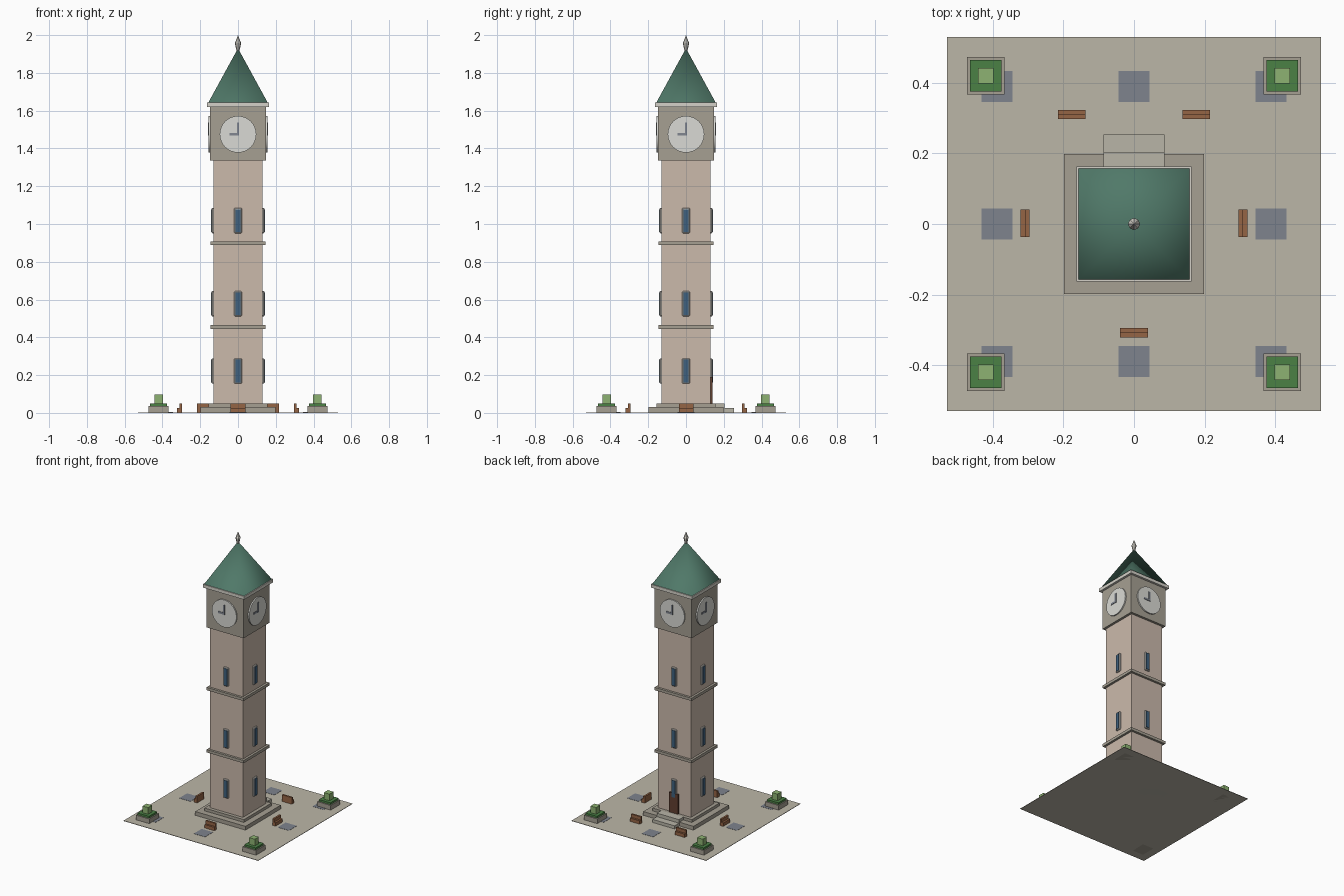
import bpy
from math import pi
from mathutils import Matrix, Vector

if "Cube" in bpy.data.objects:
    bpy.data.objects.remove(bpy.data.objects["Cube"])


def mat(name, r, g, b):
    m = bpy.data.materials.new(name)
    m.diffuse_color = (r, g, b, 1)
    m.use_nodes = True
    m.node_tree.nodes["Principled BSDF"].inputs["Base Color"].default_value = m.diffuse_color
    return m


PAVING = mat("paving", 0.50, 0.47, 0.39)
TILE = mat("tile", 0.21, 0.23, 0.27)
STONE = mat("stone", 0.38, 0.35, 0.29)
STEP = mat("step_stone", 0.48, 0.46, 0.39)
WALL = mat("wall", 0.60, 0.49, 0.41)
TRIM = mat("trim", 0.66, 0.64, 0.58)
ROOF = mat("roof", 0.08, 0.19, 0.14)
DIAL = mat("dial", 0.70, 0.70, 0.66)
HAND = mat("hand", 0.22, 0.24, 0.28)
GLASS = mat("glass", 0.05, 0.12, 0.21)
FRAME = mat("frame", 0.60, 0.58, 0.54)
WOOD = mat("bench_wood", 0.30, 0.13, 0.06)
DOOR = mat("door_wood", 0.12, 0.05, 0.03)
HEDGE = mat("hedge", 0.07, 0.22, 0.06)
LEAF = mat("leaf", 0.27, 0.45, 0.17)


def box(name, x0, x1, y0, y1, z0, z1, m, rot=0, bevel=0, offset=(0, 0, 0)):
    """Box from its limits, turned about the z axis, then moved."""
    bpy.ops.mesh.primitive_cube_add(size=1)
    o = bpy.context.object
    o.name = name
    size = Matrix.Diagonal((x1 - x0, y1 - y0, z1 - z0, 1))
    centre = Matrix.Translation(((x0 + x1) / 2, (y0 + y1) / 2, (z0 + z1) / 2))
    o.data.transform(Matrix.Rotation(rot, 4, 'Z') @ centre @ size)
    o.location = offset
    o.data.materials.append(m)
    if bevel:
        b = o.modifiers.new("bevel", 'BEVEL')
        b.width = bevel
        b.segments = 1
    return o


def block(name, half, z0, z1, m):
    return box(name, -half, half, -half, half, z0, z1, m)


def cone(name, sides, r1, r2, z0, z1, m, turn=0):
    bpy.ops.mesh.primitive_cone_add(vertices=sides, radius1=r1, radius2=r2, depth=z1 - z0,
                                    location=(0, 0, (z0 + z1) / 2), rotation=(0, 0, turn))
    o = bpy.context.object
    o.name = name
    o.data.materials.append(m)
    return o


# Square and paving tiles
block("plaza", 0.53, 0, 0.003, PAVING)
for i in (-1, 0, 1):
    for j in (-1, 0, 1):
        if i or j:
            box("paving_tile", -0.044, 0.044, -0.044, 0.044, 0.002, 0.0045, TILE,
                offset=(0.388 * i, 0.39 * j, 0))

# Plinth and entrance steps at the back
block("plinth_lower", 0.198, 0, 0.03, STONE)
block("plinth_upper", 0.155, 0.03, 0.05, STONE)
box("step_lower", -0.087, 0.087, 0.15, 0.253, 0, 0.025, STEP)
box("step_upper", -0.087, 0.087, 0.13, 0.203, 0, 0.05, STEP)

# Shaft, string courses, clock stage and cornice
block("shaft", 0.13, 0.05, 1.335, WALL)
for z in (0.455, 0.898):
    block("string_course", 0.146, z - 0.01, z + 0.01, STONE)
block("clock_stage", 0.147, 1.335, 1.625, STONE)
block("cornice", 0.163, 1.62, 1.643, TRIM)

# Pyramid roof and finial
roof = cone("roof", 4, 0.157 * 2 ** 0.5, 0, 1.643, 1.93, ROOF, pi / 4)
for p in roof.data.polygons:
    p.use_smooth = len(p.vertices) == 3
cone("finial_lower", 8, 0.008, 0.017, 1.918, 1.957, TRIM)
cone("finial_upper", 8, 0.017, 0, 1.957, 2.0, TRIM)

# Windows and clock on every side
for k in range(4):
    a = k * pi / 2
    for z in (0.222, 0.578, 1.018):
        box("window_frame", -0.02, 0.02, -0.14, -0.125, z - 0.067, z + 0.067, FRAME, a, 0.004)
        box("window_glass", -0.014, 0.014, -0.143, -0.13, z - 0.06, z + 0.06, GLASS, a)
    rot = Matrix.Rotation(a, 3, 'Z')
    bpy.ops.mesh.primitive_cylinder_add(vertices=32, radius=0.097, depth=0.014,
                                        location=rot @ Vector((0, -0.149, 1.475)),
                                        rotation=(pi / 2, 0, a))
    dial = bpy.context.object
    dial.name = "clock_dial"
    dial.data.materials.append(DIAL)
    bpy.ops.object.shade_smooth_by_angle()
    box("minute_hand", -0.006, 0.006, -0.16, -0.155, 1.468, 1.537, HAND, a)
    box("hour_hand", -0.046, 0.006, -0.159, -0.155, 1.468, 1.482, HAND, a)

# Door
box("door", -0.035, 0.035, 0.125, 0.141, 0.05, 0.19, DOOR)


# Benches, backrest toward the tower
def bench(x, y, rot):
    box("bench_seat", -0.039, 0.039, -0.013, 0.013, 0.002, 0.027, WOOD, rot, 0, (x, y, 0))
    box("bench_back", -0.039, 0.039, 0, 0.013, 0.025, 0.05, WOOD, rot, 0, (x, y, 0))


bench(0, -0.308, 0)
bench(0.309, 0.002, pi / 2)
bench(-0.309, 0.002, -pi / 2)
for x in (-0.177, 0.177):
    bench(x, 0.31, pi)

# Corner planters
for sx in (-1, 1):
    for sy in (-1, 1):
        c = (0.42 * sx, 0.42 * sy, 0)
        for name, h, z0, z1, m in (("planter", 0.053, 0, 0.036, STONE),
                                   ("hedge", 0.045, 0.036, 0.05, HEDGE),
                                   ("shrub", 0.022, 0.05, 0.097, LEAF)):
            box(name, -h, h, -h, h, z0, z1, m, offset=c)
